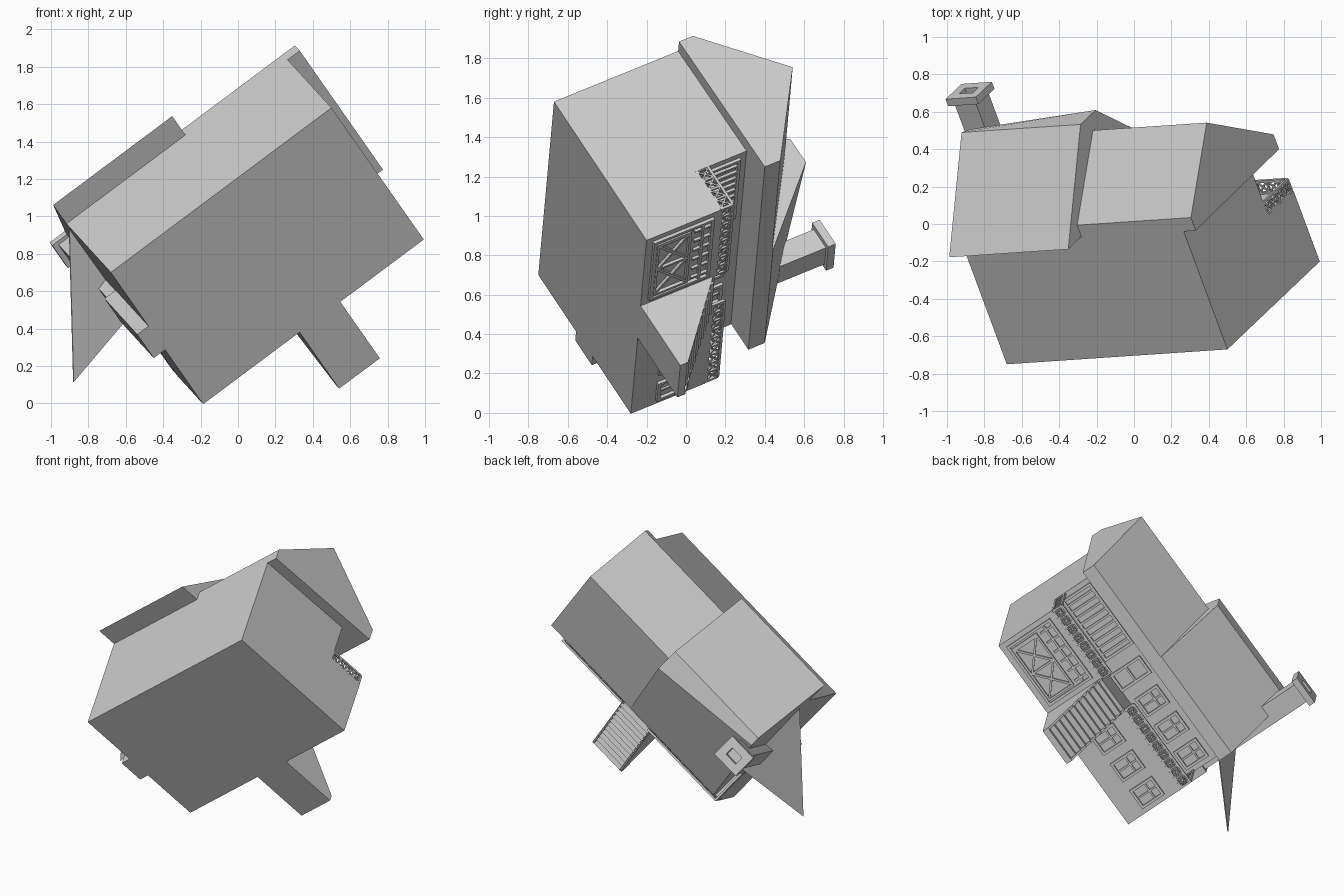
import bpy, bmesh, math
from mathutils import Matrix, Vector

if "Cube" in bpy.data.objects:
    bpy.data.objects.remove(bpy.data.objects["Cube"], do_unlink=True)

grey = bpy.data.materials.new("plain_grey")
grey.use_nodes = True
grey.diffuse_color = (0.6, 0.6, 0.6, 1)
grey.node_tree.nodes["Principled BSDF"].inputs["Base Color"].default_value = (0.6, 0.6, 0.6, 1)

# House frame: u along the front, v from back to front, w up through the roof
U = Vector((0.80, 0.054, 0.597)).normalized()
V = Vector((0.51, 0.48, -0.714))
V = (V - U * V.dot(U)).normalized()
W = U.cross(V)
FRAME = Matrix((U, V, W)).transposed().to_4x4()
FRAME.translation = (-0.68, -0.75, 0.70)

LENGTH, DEPTH, WALL_V, FLOOR, EAVE = 1.474, 0.98, 0.71, 0.43, 0.74
STAIR = (0.65, 0.91)


def finish(name, bm):
    bmesh.ops.recalc_face_normals(bm, faces=bm.faces)
    mesh = bpy.data.meshes.new(name)
    bm.to_mesh(mesh)
    bm.free()
    mesh.materials.append(grey)
    ob = bpy.data.objects.new(name, mesh)
    ob.matrix_world = FRAME
    bpy.context.collection.objects.link(ob)
    return ob


def add_box(bm, u, v, w):
    centre = Vector((sum(u), sum(v), sum(w))) / 2
    size = (u[1] - u[0], v[1] - v[0], w[1] - w[0], 1)
    bmesh.ops.create_cube(bm, size=1, matrix=Matrix.Translation(centre) @ Matrix.Diagonal(size))


def add_bar(bm, a, b, thick=0.014):
    a, b = Vector(a), Vector(b)
    d = b - a
    turn = d.to_track_quat("Z", "Y").to_matrix().to_4x4()
    size = Matrix.Diagonal((thick, thick, d.length, 1))
    bmesh.ops.create_cube(bm, size=1, matrix=Matrix.Translation((a + b) / 2) @ turn @ size)


def boxes(name, *items):
    bm = bmesh.new()
    for item in items:
        add_box(bm, *item)
    return finish(name, bm)


def loft(name, left, right, u0, u1):
    """Solid between two matching (v, w) outlines."""
    bm = bmesh.new()
    a = [bm.verts.new((u0, *p)) for p in left]
    b = [bm.verts.new((u1, *p)) for p in right]
    bm.faces.new(a)
    bm.faces.new(b)
    for i in range(len(a)):
        j = (i + 1) % len(a)
        bm.faces.new((a[i], a[j], b[j], b[i]))
    return finish(name, bm)


def add_frame(bm, u, w, v, t=0.018):
    out = (v, v + 0.016)
    for x in (u[0], u[1] - t):
        add_box(bm, (x, x + t), out, w)
    for z in (w[0], w[1] - t):
        add_box(bm, u, out, (z, z + t))


# Walls
boxes("lower_walls", ((0, LENGTH), (0, DEPTH), (0, FLOOR)))
boxes("upper_walls", ((0, LENGTH), (0, WALL_V), (FLOOR, EAVE)))

# Roofs
main = [(0, 0.72), (0, 0.80), (0.40, 1.16), (0.89, 0.82), (0.89, 0.73)]
loft("main_roof", main, main, 0.012, 1.555)
raised = [(-0.14, 0.73), (0.32, 1.24), (0.48, 1.24), (0.89, 0.825), (0.89, 0.73)]
tapered = list(raised)
tapered[2] = (0.39, 1.22)
loft("raised_roof", tapered, raised, 0.0, 0.795)

# Pointed side awning
bm = bmesh.new()
bm.faces.new([bm.verts.new(p) for p in
              ((0.02, 0.05, 0.82), (0.0, 0.66, 0.70), (-0.476, 0.638, 0.437))])
awning = finish("side_awning", bm)
solid = awning.modifiers.new("thickness", "SOLIDIFY")
solid.thickness = 0.006

# Chimney
boxes("chimney_base", ((-0.075, 0.02), (0.40, 0.575), (0, 0.54)))
boxes("chimney_stack", ((-0.06, 0.08), (0.42, 0.55), (0.54, 1.365)))
cu, cv, cw, rim = (-0.09, 0.112), (0.40, 0.57), (1.362, 1.405), 0.055
boxes("chimney_cap",
      ((cu[0], cu[0] + rim), cv, cw), ((cu[1] - rim, cu[1]), cv, cw),
      (cu, (cv[0], cv[0] + rim), cw), (cu, (cv[1] - rim, cv[1]), cw))

# Windows in two rows
for row, v, w in (("lower", DEPTH, 0.23), ("upper", WALL_V, 0.56)):
    bm = bmesh.new()
    for u in (0.11, 0.33, 0.55):
        add_frame(bm, (u - 0.075, u + 0.075), (w - 0.09, w + 0.09), v)
        add_box(bm, (u - 0.006, u + 0.006), (v, v + 0.01), (w - 0.08, w + 0.08))
        add_box(bm, (u - 0.065, u + 0.065), (v, v + 0.01), (w + 0.015, w + 0.027))
    finish(row + "_windows", bm)

# Barn door with crossed braces and a slatted top
bm = bmesh.new()
y = DEPTH + 0.008
add_frame(bm, (0.95, 1.44), (0.04, 0.39), DEPTH)
add_frame(bm, (0.98, 1.41), (0.06, 0.26), DEPTH, 0.014)
for u0, u1 in ((1.0, 1.195), (1.195, 1.39)):
    add_bar(bm, (u0, y, 0.075), (u1, y, 0.245))
    add_bar(bm, (u0, y, 0.245), (u1, y, 0.075))
    add_bar(bm, (u1, y, 0.07), (u1, y, 0.25))
add_bar(bm, (0.97, y, 0.325), (1.42, y, 0.325))
for i in range(6):
    add_bar(bm, (1.0 + i * 0.078, y, 0.28), (1.0 + i * 0.078, y, 0.375))
finish("barn_door", bm)

# Slatted upper wall and upper door
bm = bmesh.new()
y = WALL_V + 0.008
add_frame(bm, (0.94, 1.44), (0.46, 0.69), WALL_V)
for i in range(9):
    u = 0.99 + i * 0.05
    add_bar(bm, (u, y, 0.47), (u, y, 0.68))
finish("upper_slats", bm)
bm = bmesh.new()
add_frame(bm, (0.71, 0.85), (FLOOR, 0.67), WALL_V)
add_bar(bm, (0.72, y, 0.55), (0.84, y, 0.55))
finish("upper_door", bm)


# Balcony railing
def add_railing(bm, a, b, count):
    a, b = Vector(a), Vector(b)
    up = Vector((0, 0, 0.07))
    add_bar(bm, a + up, b + up)
    add_bar(bm, a, b)
    for i in range(count):
        p, q = a.lerp(b, i / count), a.lerp(b, (i + 1) / count)
        add_bar(bm, p, q + up, 0.009)
        add_bar(bm, p + up, q, 0.009)
        add_bar(bm, p, p + up, 0.011)
    add_bar(bm, b, b + up)


bm = bmesh.new()
edge, low = DEPTH - 0.008, FLOOR + 0.005
add_railing(bm, (0.008, edge, low), (STAIR[0], edge, low), 9)
add_railing(bm, (STAIR[1], edge, low), (LENGTH - 0.008, edge, low), 8)
for u in (0.008, LENGTH - 0.008):
    add_railing(bm, (u, WALL_V, low), (u, edge, low), 4)
finish("balcony_railing", bm)

# Front staircase with closed sides
steps, run = 11, 0.42
bm = bmesh.new()
for i in range(steps):
    v0 = DEPTH + run * i / steps
    add_box(bm, STAIR, (v0, v0 + run / steps), (0, 0.40 * (1 - i / steps) + 0.005))
finish("stair_steps", bm)
side = [(DEPTH, 0), (DEPTH, 0.42), (DEPTH + run, 0.045), (DEPTH + run, 0)]
loft("right_stair_side", side, side, STAIR[0] - 0.006, STAIR[0] + 0.008)
loft("left_stair_side", side, side, STAIR[1] - 0.008, STAIR[1] + 0.006)
